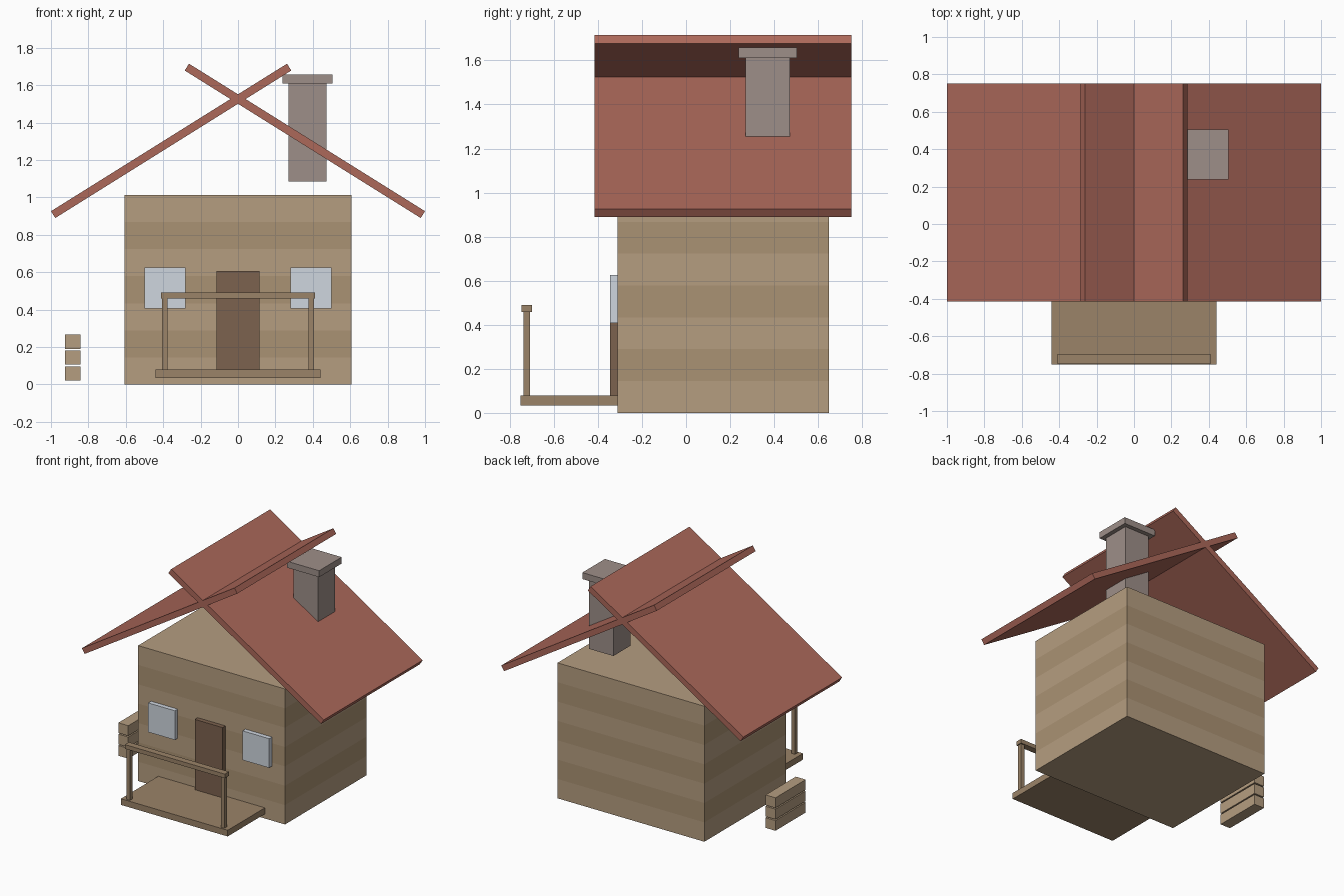
import bpy, bmesh
from math import radians
from mathutils import Color

if "Cube" in bpy.data.objects:
    bpy.data.objects.remove(bpy.data.objects["Cube"])


def material(name, r, g, b):
    m = bpy.data.materials.new(name)
    c = Color((r / 255, g / 255, b / 255)).from_srgb_to_scene_linear()
    m.diffuse_color = (c.r, c.g, c.b, 1)
    m.use_nodes = True
    m.node_tree.nodes["Principled BSDF"].inputs["Base Color"].default_value = m.diffuse_color
    return m


LIGHT = material("light_log", 181, 157, 128)
DARK = material("dark_log", 170, 146, 115)
DECK = material("deck_wood", 155, 131, 104)
ROOF = material("roof_red", 172, 104, 90)
DOOR = material("door_brown", 124, 98, 78)
GLASS = material("window_glass", 207, 214, 223)
STONE = material("chimney_stone", 158, 143, 137)


def make_object(name, bm, mats):
    me = bpy.data.meshes.new(name)
    bm.to_mesh(me)
    bm.free()
    for m in mats:
        me.materials.append(m)
    ob = bpy.data.objects.new(name, me)
    bpy.context.collection.objects.link(ob)
    return ob


def box(name, x, y, z, mat):
    """Box from (min, max) ranges, with its origin at the centre."""
    bm = bmesh.new()
    bmesh.ops.create_cube(bm, size=1)
    bmesh.ops.scale(bm, verts=bm.verts, vec=(x[1] - x[0], y[1] - y[0], z[1] - z[0]))
    ob = make_object(name, bm, [mat])
    ob.location = (sum(x) / 2, sum(y) / 2, sum(z) / 2)
    return ob


# Cabin body: one block sliced into seven log courses of alternating tone
W, Y0, Y1, H, COURSES = 0.607, -0.312, 0.65, 1.012, 7
bm = bmesh.new()
bmesh.ops.create_cube(bm, size=1)
bmesh.ops.translate(bm, verts=bm.verts, vec=(0, 0, 0.5))
bmesh.ops.scale(bm, verts=bm.verts, vec=(2 * W, Y1 - Y0, H))
bmesh.ops.translate(bm, verts=bm.verts, vec=(0, (Y0 + Y1) / 2, 0))
for i in range(1, COURSES):
    bmesh.ops.bisect_plane(bm, geom=bm.verts[:] + bm.edges[:] + bm.faces[:],
                           plane_co=(0, 0, H * i / COURSES), plane_no=(0, 0, 1))
for f in bm.faces:
    if abs(f.normal.z) < 0.5:
        f.material_index = int(f.calc_center_median().z / H * COURSES) % 2
make_object("cabin_walls", bm, [LIGHT, DARK])

# Two roof slabs that cross at the ridge
for name, s in (("left", -1), ("right", 1)):
    slab = box(name + "_roof_slab", (-0.744, 0.744), (-0.415, 0.752), (-0.0215, 0.0215), ROOF)
    slab.location = (s * 0.3575, 0.1685, 1.302)
    slab.rotation_euler.y = s * radians(32)

# Chimney
box("chimney_stack", (0.27, 0.472), (0.27, 0.472), (1.085, 1.612), STONE)
box("chimney_cap", (0.238, 0.504), (0.238, 0.504), (1.61, 1.658), STONE)

# Door and windows
box("door", (-0.115, 0.115), (-0.346, -0.31), (0.075, 0.605), DOOR)
for name, s in (("left", -1), ("right", 1)):
    x = sorted((s * 0.28, s * 0.5))
    box(name + "_window", x, (-0.346, -0.31), (0.407, 0.625), GLASS)

# Porch with railing
box("porch_deck", (-0.441, 0.441), (-0.752, -0.31), (0.034, 0.08), DECK)
for name, s in (("left", -1), ("right", 1)):
    x = sorted((s * 0.376, s * 0.405))
    box(name + "_rail_post", x, (-0.738, -0.708), (0.078, 0.462), DECK)
box("porch_rail", (-0.413, 0.413), (-0.746, -0.698), (0.459, 0.49), DECK)

# Stack of firewood beside the left wall
for i in range(3):
    z = 0.02 + 0.085 * i
    box(f"firewood_{i + 1}", (-0.925, -0.843), (-0.092, 0.265), (z, z + 0.076), LIGHT)
